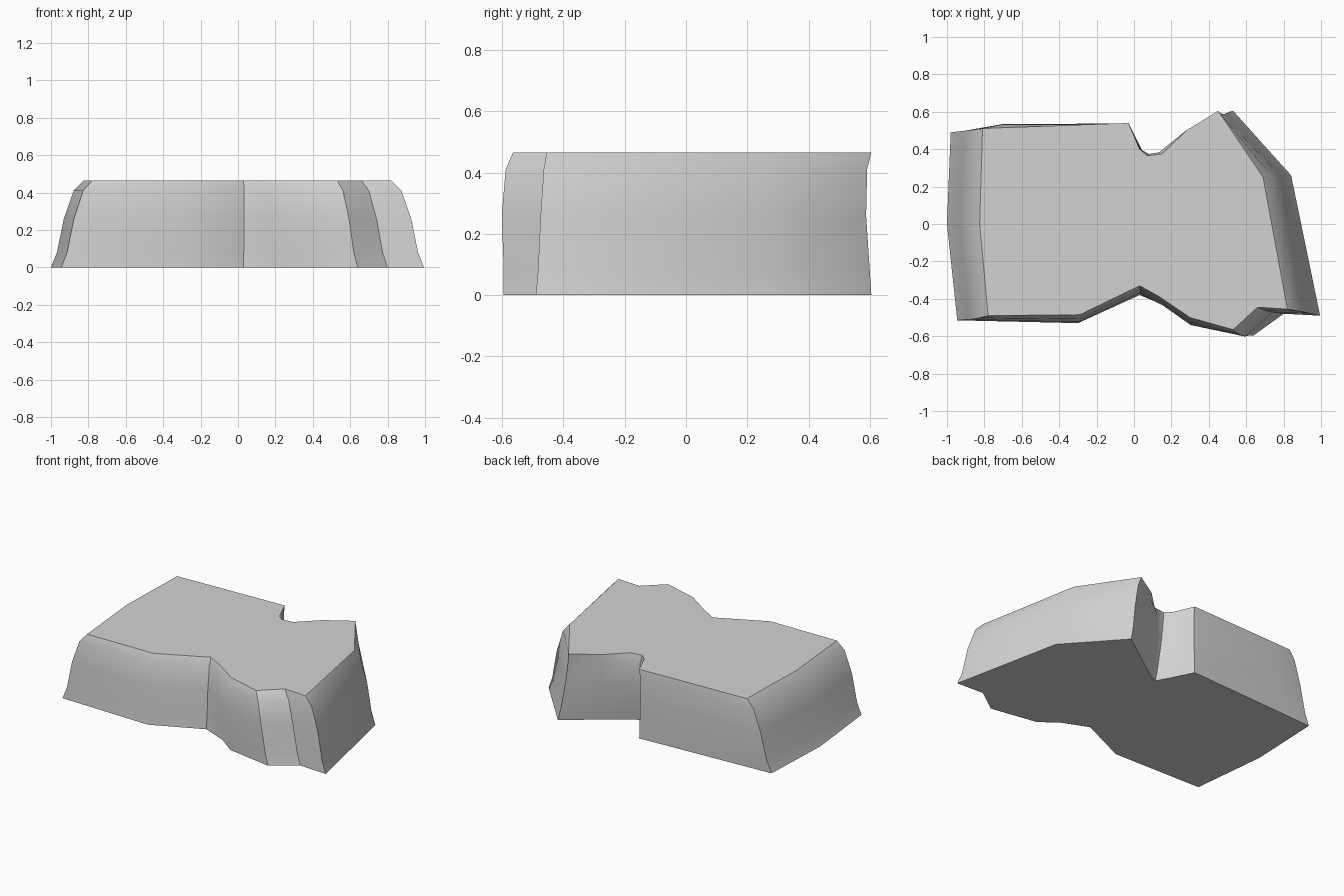
import bpy, bmesh, math
from mathutils import Vector

cube = bpy.data.objects.get("Cube")
if cube:
    bpy.data.objects.remove(cube, do_unlink=True)

HEIGHT = 0.465

# Wall stations, counter-clockwise: top x, top y, base x, base y, outward bulge
FRONT = [
    (-.78, -.49, -.945, -.515, .01), (-.29, -.485, -.3, -.53, .015),
    (.03, -.33, .03, -.38, .01), (.13, -.385, .2, -.45, .02),
    (.3, -.5, .32, -.54, .02), (.53, -.565, .64, -.595, .02),
    (.66, -.445, .8, -.48, .01)]
RIGHT = [(.82, -.455, .995, -.49, .01), (.69, .25, .84, .26, .01)]
BACK = [
    (.45, .605, .53, .605, -.02), (.28, .5, .31, .45, .02),
    (.15, .375, .14, .33, .03), (.07, .365, .09, .31, .03),
    (.03, .4, .04, .4, 0), (-.03, .54, -.03, .54, -.01),
    (-.7, .515, -.7, .505, .025), (-.81, .51, -.98, .49, 0)]
LEFT = [(-.825, 0, -1, 0, .01)]
STATIONS = FRONT + RIGHT + BACK + LEFT

# Layers from the base up: height, flare (one at the base), bulge weight
LAYERS = [(0, 1, 0), (.08, .8, .3), (.26, .55, 1), (.41, .26, .8), (HEIGHT, 0, 0)]


def outward(i):
    """Horizontal direction pointing away from the wall at a station."""
    before = STATIONS[i - 1]
    after = STATIONS[(i + 1) % len(STATIONS)]
    return Vector((after[1] - before[1], before[0] - after[0], 0)).normalized()


def ring(bm, z, flare, weight):
    verts = []
    for i, (tx, ty, bx, by, bulge) in enumerate(STATIONS):
        point = Vector((tx, ty, z)).lerp(Vector((bx, by, z)), flare)
        verts.append(bm.verts.new(point + outward(i) * bulge * weight))
    return verts


# Plain stone colour
stone = bpy.data.materials.new("stone_grey")
stone.use_nodes = True
grey = (.65, .65, .65, 1)
stone.diffuse_color = grey
stone.node_tree.nodes["Principled BSDF"].inputs["Base Color"].default_value = grey

# Flat-topped rock slab with flaring, uneven walls
bm = bmesh.new()
rings = [ring(bm, *layer) for layer in LAYERS]
for low, high in zip(rings, rings[1:]):
    for i in range(len(low)):
        j = (i + 1) % len(low)
        bm.faces.new((low[i], low[j], high[j], high[i]))
bm.faces.new(rings[-1])
bm.faces.new(list(reversed(rings[0])))
bmesh.ops.recalc_face_normals(bm, faces=bm.faces)

mesh = bpy.data.meshes.new("rock_slab")
bm.to_mesh(mesh)
bm.free()
mesh.materials.append(stone)
slab = bpy.data.objects.new("rock_slab", mesh)
bpy.context.collection.objects.link(slab)

# Soft walls with crisp rims and corners
bpy.ops.object.select_all(action='DESELECT')
slab.select_set(True)
bpy.context.view_layer.objects.active = slab
bpy.ops.object.shade_smooth_by_angle(angle=math.radians(35))
